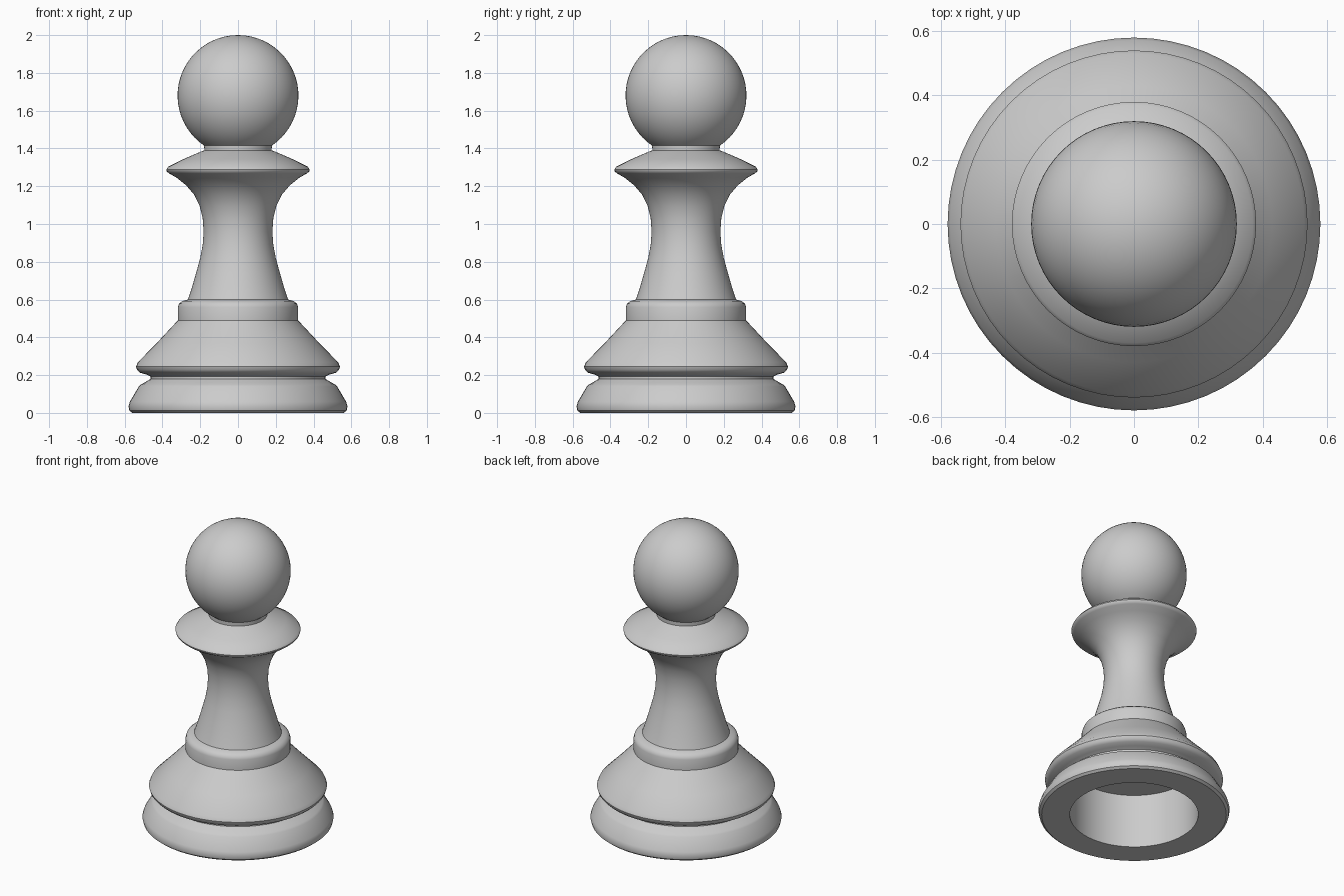
import bpy, bmesh, math

if "Cube" in bpy.data.objects:
    bpy.data.objects.remove(bpy.data.objects["Cube"])

SEGMENTS = 64

grey = bpy.data.materials.new("light_grey")
grey.diffuse_color = (0.6, 0.6, 0.6, 1)
grey.use_nodes = True
grey.node_tree.nodes["Principled BSDF"].inputs["Base Color"].default_value = grey.diffuse_color


def lathe(name, profile):
    """Spin an (r, z) profile around the z axis; ends on the axis are welded."""
    bm = bmesh.new()
    verts = [bm.verts.new((r, 0, z)) for r, z in profile]
    edges = [bm.edges.new(pair) for pair in zip(verts, verts[1:])]
    bmesh.ops.spin(bm, geom=verts + edges, axis=(0, 0, 1), cent=(0, 0, 0),
                   angle=math.tau, steps=SEGMENTS, use_duplicate=False)
    bmesh.ops.remove_doubles(bm, verts=bm.verts, dist=1e-4)
    bmesh.ops.recalc_face_normals(bm, faces=bm.faces)
    mesh = bpy.data.meshes.new(name)
    bm.to_mesh(mesh)
    bm.free()
    mesh.materials.append(grey)
    obj = bpy.data.objects.new(name, mesh)
    bpy.context.collection.objects.link(obj)
    bpy.context.view_layer.objects.active = obj
    obj.select_set(True)
    bpy.ops.object.shade_smooth_by_angle(angle=math.radians(35))
    obj.select_set(False)
    return obj


# Hollow underside, then foot, groove, skirt, band, stem, collar and neck
hollow = [(0, 0.36), (0.39, 0.36), (0.39, 0)]
foot = [(0.56, 0), (0.575, 0.012), (0.58, 0.035), (0.572, 0.06),
        (0.525, 0.14), (0.515, 0.15), (0.49, 0.163), (0.48, 0.17)]
groove = [(0.462, 0.18), (0.462, 0.192), (0.485, 0.203)]
skirt = [(0.52, 0.213), (0.535, 0.228), (0.54, 0.245), (0.53, 0.268),
         (0.43, 0.37), (0.318, 0.49)]
band = [(0.318, 0.56), (0.312, 0.578), (0.295, 0.592), (0.265, 0.6)]
stem = [(0.245, 0.66), (0.222, 0.74), (0.2, 0.82), (0.187, 0.89),
        (0.182, 0.96), (0.187, 1.03), (0.203, 1.095), (0.232, 1.155),
        (0.275, 1.205), (0.325, 1.245)]
collar = [(0.365, 1.268), (0.377, 1.278), (0.38, 1.288), (0.37, 1.303),
          (0.29, 1.343), (0.2, 1.382), (0.178, 1.39)]

# Ball head continues the neck up to the pole
RADIUS, CENTRE, RINGS = 0.32, 1.68, 24
start = -math.asin((CENTRE - 1.415) / RADIUS)
ball = []
for i in range(RINGS + 1):
    a = start + (math.pi / 2 - start) * i / RINGS
    ball.append((max(RADIUS * math.cos(a), 0), CENTRE + RADIUS * math.sin(a)))

lathe("pawn_body", hollow + foot + groove + skirt + band + stem + collar + ball)
